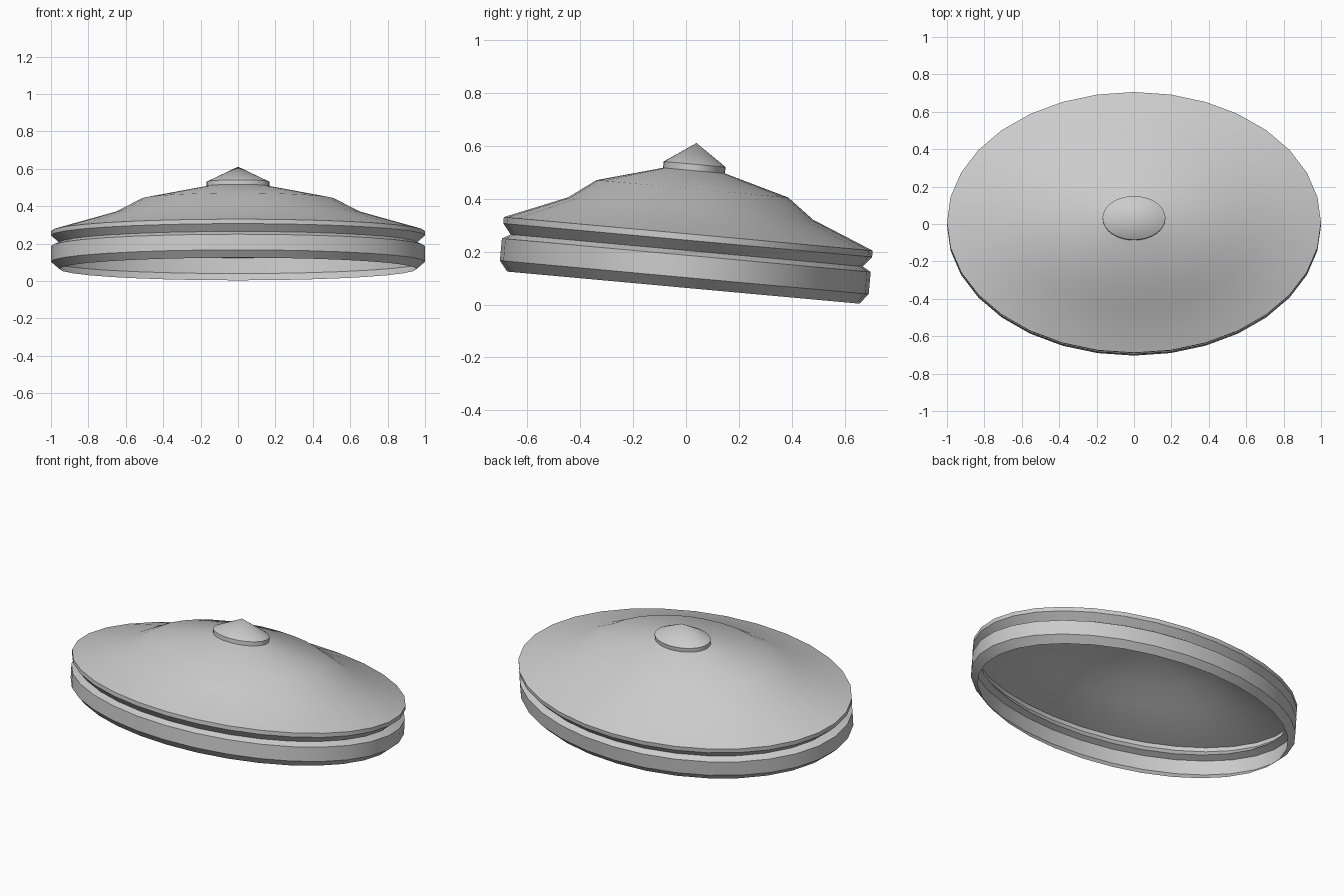
import bpy, bmesh, math
from mathutils import Matrix

if "Cube" in bpy.data.objects:
    bpy.data.objects.remove(bpy.data.objects["Cube"])

SIDES = 32
RATIO = 0.70          # oval depth / width
TILT = Matrix.Translation((0, -0.01, 0.064)) @ Matrix.Rotation(math.radians(-5.2), 4, 'X')


def lathe(name, profile):
    """Sweep a (radius, height) profile into an oval open shell, then tilt it."""
    bm = bmesh.new()
    rings = []
    for r, z in profile:
        if r == 0:
            rings.append([bm.verts.new((0, 0, z))] * SIDES)
            continue
        angles = [2 * math.pi * i / SIDES for i in range(SIDES)]
        rings.append([bm.verts.new((r * math.cos(a), r * RATIO * math.sin(a), z)) for a in angles])
    for low, high in zip(rings, rings[1:]):
        for i in range(SIDES):
            j = (i + 1) % SIDES
            quad = [low[i], low[j], high[j], high[i]]
            bm.faces.new(list(dict.fromkeys(quad)))
    bm.transform(TILT)
    mesh = bpy.data.meshes.new(name)
    bm.to_mesh(mesh)
    bm.free()
    obj = bpy.data.objects.new(name, mesh)
    bpy.context.collection.objects.link(obj)
    bpy.ops.object.select_all(action='DESELECT')
    obj.select_set(True)
    bpy.context.view_layer.objects.active = obj
    bpy.ops.object.shade_smooth_by_angle(angle=math.radians(30))
    return obj


# lower band: chamfered foot, upright wall, V groove and rim, then stepped dome
lathe("lid_shell", [
    (0.955, 0.0), (1.0, 0.039), (1.0, 0.123), (0.955, 0.141),
    (1.0, 0.18), (1.0, 0.204), (0.665, 0.30), (0.52, 0.375), (0.168, 0.444)])

# short collar with a conical tip
lathe("lid_knob", [(0.168, 0.444), (0.168, 0.468), (0.0, 0.549)])
